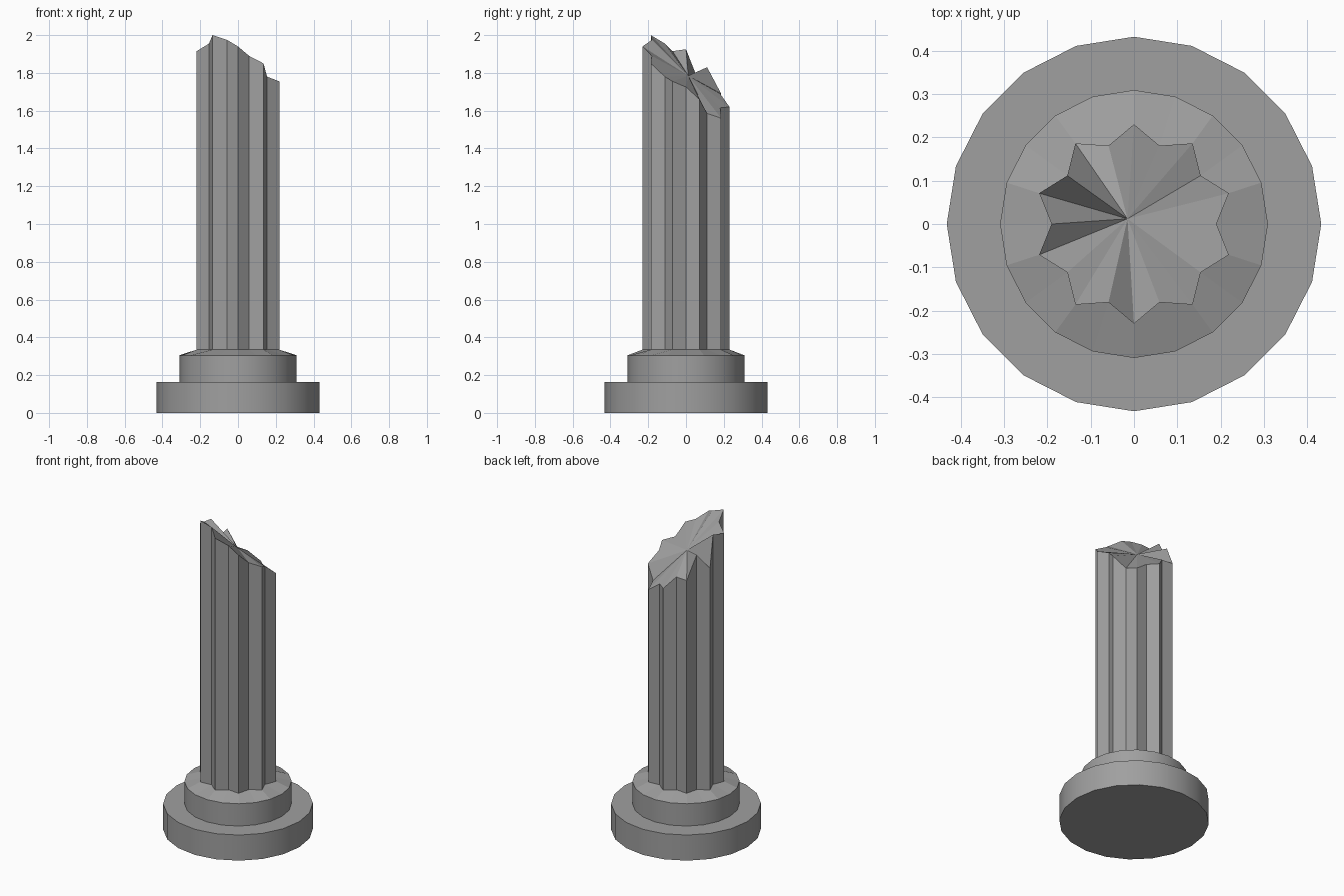
import bpy, bmesh
from math import sin, cos, pi

if "Cube" in bpy.data.objects:
    bpy.data.objects.remove(bpy.data.objects["Cube"])

N = 20
STAR = [0.19, 0.23] * (N // 2)      # fluted section: valleys and ridges

# Dark stone
stone = bpy.data.materials.new("dark_stone")
stone.diffuse_color = (0.35, 0.35, 0.35, 1)
stone.use_nodes = True
stone.node_tree.nodes["Principled BSDF"].inputs["Base Color"].default_value = stone.diffuse_color


def ring(radii, heights):
    """Ring of N points; radii and heights may be one number or N numbers."""
    r = radii if isinstance(radii, list) else [radii] * N
    h = heights if isinstance(heights, list) else [heights] * N
    return [(r[k] * cos(2 * pi * k / N), r[k] * sin(2 * pi * k / N), h[k]) for k in range(N)]


def loft(name, rings, peak=None, smooth_bands=()):
    """Join rings into a closed solid; the top is a flat cap or a fan to peak."""
    bm = bmesh.new()
    loops = [[bm.verts.new(p) for p in r] for r in rings]
    for n, (a, b) in enumerate(zip(loops, loops[1:])):
        for i in range(N):
            j = (i + 1) % N
            bm.faces.new((a[i], a[j], b[j], b[i])).smooth = n in smooth_bands
    bm.faces.new(loops[0][::-1])
    top = loops[-1]
    if peak:
        c = bm.verts.new(peak)
        for i in range(N):
            bm.faces.new((top[i], top[(i + 1) % N], c))
    else:
        bm.faces.new(top)
    bmesh.ops.recalc_face_normals(bm, faces=bm.faces)
    mesh = bpy.data.meshes.new(name)
    bm.to_mesh(mesh)
    bm.free()
    mesh.materials.append(stone)
    obj = bpy.data.objects.new(name, mesh)
    bpy.context.collection.objects.link(obj)
    return obj


# Stepped round base, its upper step sloping in to the fluted shaft
loft("stepped_base", [ring(0.432, 0), ring(0.432, 0.163), ring(0.309, 0.163),
                      ring(0.309, 0.305), ring(STAR, 0.335)], smooth_bands=(0, 2))

# Fluted shaft with a jagged broken top, heights counter-clockwise from +x
BREAK = [1.725, 1.66, 1.585, 1.56, 1.615, 1.62, 1.69, 1.69, 1.83, 1.745,
         1.925, 1.915, 1.955, 2.0, 1.975, 1.94, 1.89, 1.85, 1.78, 1.755]
loft("broken_shaft", [ring(STAR, 0.335), ring(STAR, BREAK)], peak=(-0.015, 0.012, 1.785))
